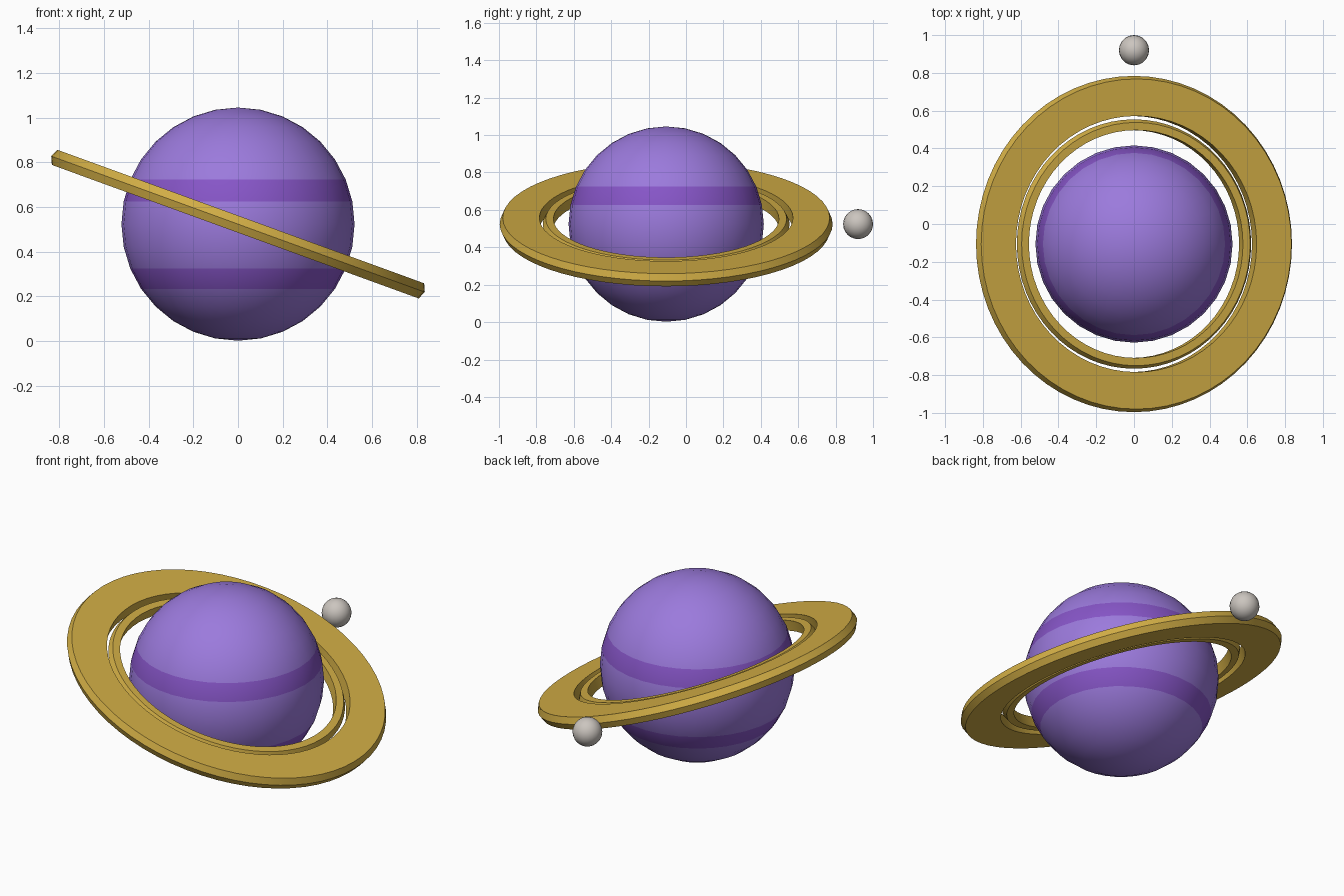
import bpy
import bmesh
from math import radians, cos, sin, tau
from mathutils import Matrix, Vector

if "Cube" in bpy.data.objects:
    bpy.data.objects.remove(bpy.data.objects["Cube"], do_unlink=True)

CENTRE = Vector((0, -0.106, 0.524))
PLANET_R = 0.522


def material(name, rgb):
    mat = bpy.data.materials.new(name)
    mat.use_nodes = True
    colour = (*rgb, 1)
    mat.diffuse_color = colour
    bsdf = next(n for n in mat.node_tree.nodes if n.type == "BSDF_PRINCIPLED")
    bsdf.inputs["Base Color"].default_value = colour
    return mat


purple = material("light purple", (0.33, 0.195, 0.72))
violet = material("band violet", (0.242, 0.092, 0.578))
gold = material("gold", (0.64, 0.42, 0.06))
stone = material("pale grey", (0.6, 0.56, 0.52))


def finish(name, bm, location, mats, tilt=0):
    bmesh.ops.recalc_face_normals(bm, faces=bm.faces)
    mesh = bpy.data.meshes.new(name)
    bm.to_mesh(mesh)
    bm.free()
    obj = bpy.data.objects.new(name, mesh)
    bpy.context.collection.objects.link(obj)
    obj.location = location
    obj.rotation_euler.y = tilt
    for mat in mats:
        mesh.materials.append(mat)
    bpy.ops.object.select_all(action="DESELECT")
    obj.select_set(True)
    bpy.context.view_layer.objects.active = obj
    bpy.ops.object.shade_smooth_by_angle(angle=radians(30))
    return obj


def ball(segments, rings, radius):
    bm = bmesh.new()
    bmesh.ops.create_uvsphere(bm, u_segments=segments, v_segments=rings, radius=radius)
    return bm


# Planet with two darker latitude bands
bm = ball(32, 16, PLANET_R)
for face in bm.faces:
    height = face.calc_center_median().z / PLANET_R
    if 0.2 < height < 0.38 or -0.55 < height < -0.39:
        face.material_index = 1
finish("planet", bm, CENTRE, [purple, violet])


# Tilted rings: flat top, straight inner wall, pointed outer rim
def ring(name, inner, outer, half, steps=64):
    rim = outer - 0.016
    profile = [(inner, -half), (rim, -half), (outer, 0), (rim, half), (inner, half)]
    bm = bmesh.new()
    loops = []
    for i in range(steps):
        a = tau * i / steps
        loops.append([bm.verts.new((r * cos(a), r * sin(a), z)) for r, z in profile])
    n = len(profile)
    for i in range(steps):
        here, after = loops[i], loops[(i + 1) % steps]
        for j in range(n):
            k = (j + 1) % n
            bm.faces.new((here[j], after[j], after[k], here[k]))
    finish(name, bm, CENTRE, [gold], tilt=radians(20))


ring("outer_ring", 0.678, 0.89, 0.036)
ring("inner_ring", 0.603, 0.66, 0.03)

# Small moon behind the planet
finish("moon", ball(20, 12, 0.08), (0, 0.92, CENTRE.z), [stone])
